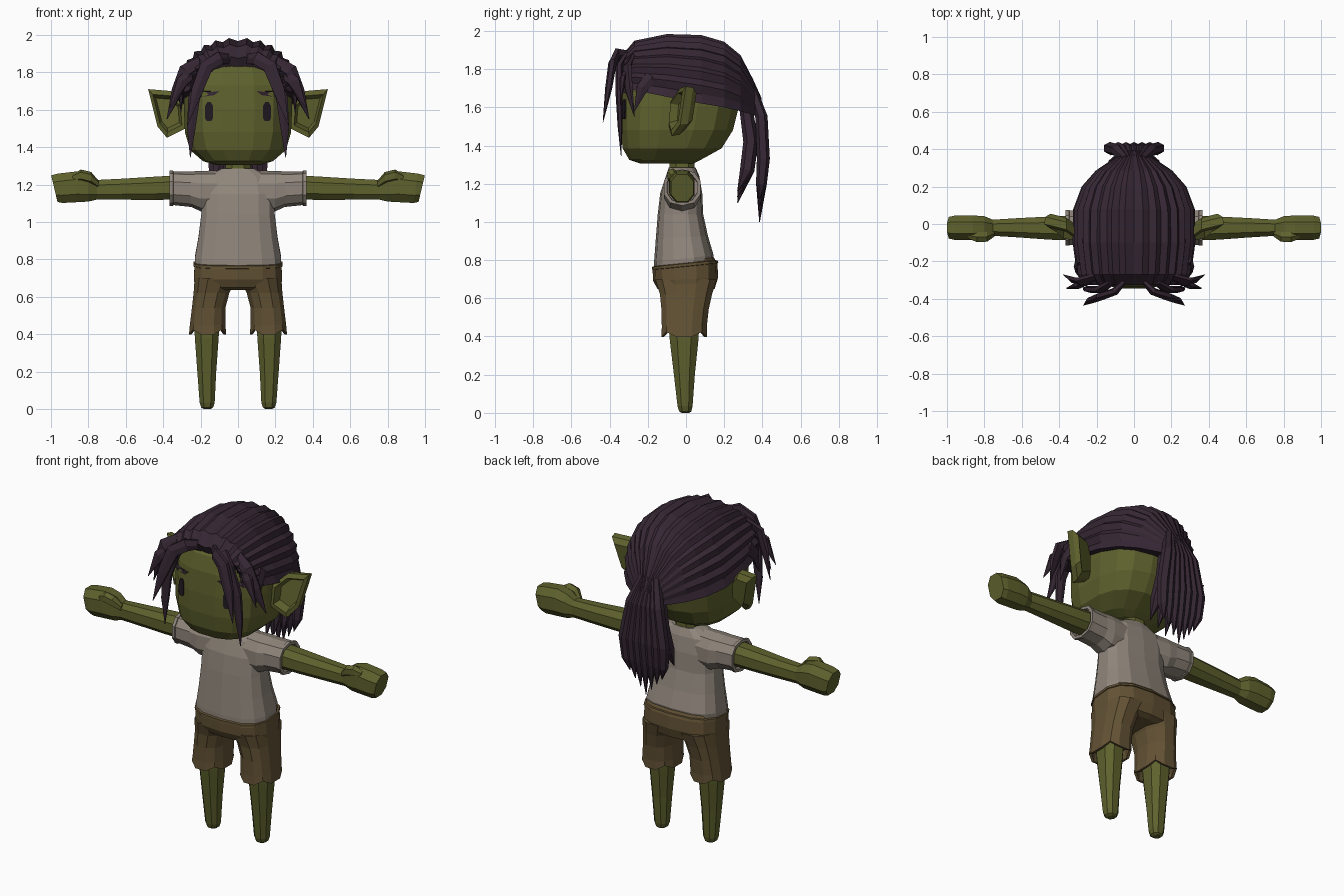
import bpy, bmesh, math
from mathutils import Vector as V
from mathutils.bvhtree import BVHTree


def mat(name, r, g, b):
    m = bpy.data.materials.new(name)
    m.diffuse_color = (r, g, b, 1)
    return m


SKIN = mat("olive skin", 0.112, 0.120, 0.026)
HAIR = mat("dark plum hair", 0.036, 0.020, 0.034)
SHIRT = mat("warm grey cloth", 0.28, 0.24, 0.20)
SHORTS = mat("brown cloth", 0.125, 0.085, 0.035)
EYE = mat("eye black", 0.014, 0.010, 0.014)


def loft(name, rings, material, mirror=False):
    """Skin closed rings of equal length, with capped ends."""
    bm = bmesh.new()
    vs = [[bm.verts.new(p) for p in r] for r in rings]
    n = len(vs[0])
    for a, b in zip(vs, vs[1:]):
        for i in range(n):
            j = (i + 1) % n
            bm.faces.new((a[i], a[j], b[j], b[i]))
    bm.faces.new(vs[0][::-1])
    bm.faces.new(vs[-1])
    bmesh.ops.recalc_face_normals(bm, faces=bm.faces[:])
    me = bpy.data.meshes.new(name)
    bm.to_mesh(me)
    bm.free()
    me.materials.append(material)
    ob = bpy.data.objects.new(name, me)
    bpy.context.collection.objects.link(ob)
    if mirror:
        ob.modifiers.new("mirror", "MIRROR").use_mirror_merge = False
    return ob


def ring(c, a, b, n=12, p=2.0):
    """Superellipse around c spanned by the vectors a and b."""
    out = []
    for i in range(n):
        t = 2 * math.pi * (i + 0.5) / n
        co, si = math.cos(t), math.sin(t)
        out.append(V(c) + V(a) * math.copysign(abs(co) ** (2 / p), co)
                   + V(b) * math.copysign(abs(si) ** (2 / p), si))
    return out


def level(z, rx, y0, y1, n=12, p=2.5, x=0, tilt=0):
    """Horizontal ring between the depths y0 and y1."""
    r = ring((x, (y0 + y1) / 2, z), (rx, 0, 0), (0, (y1 - y0) / 2, 0), n, p)
    return [V((q.x, q.y, q.z + tilt * q.y)) for q in r]


def across(x, y, z, ry, rz, n=8, p=2.4, lean=0):
    """Ring facing along x, for arms and sleeves."""
    return ring((x, y, z), (0, ry, 0), (lean, 0, rz), n, p)


def strand(name, pts, widths, thick, normal=(0, 1, 0), mirror=False):
    """Pointed lock of hair along a path."""
    pts = [V(p) for p in pts]
    rings = []
    for i, p in enumerate(pts):
        t = (pts[min(i + 1, len(pts) - 1)] - pts[max(i - 1, 0)]).normalized()
        s = t.cross(V(normal)).normalized()
        k = widths[i] / max(widths)
        rings.append(ring(p, s * widths[i], s.cross(t) * thick * k, 6))
    return loft(name, rings, HAIR, mirror)


# Head and neck
head = loft("head", [level(z, x, a, b, 16, 2.7) for z, x, a, b in [
    (1.305, .12, -.24, .04), (1.325, .19, -.30, .08), (1.385, .26, -.335, .19),
    (1.48, .288, -.348, .25), (1.60, .293, -.35, .28), (1.73, .29, -.34, .28),
    (1.82, .26, -.315, .23), (1.89, .16, -.24, .15)]], SKIN)
loft("neck", [level(z, .07, -.09, .05, 8) for z in (1.22, 1.36)], SKIN)

# Eyes and brows: thin plates laid on the face
tree = BVHTree.FromPolygons([v.co for v in head.data.vertices],
                            [p.vertices for p in head.data.polygons])


def plate(name, outline, material):
    hits = [tree.ray_cast(V((x, -1, z)), V((0, 1, 0)))[0] for x, z in outline]
    loft(name, [[h + V((0, d, 0)) for h in hits] for d in (-.007, .002)],
         material, True)


plate("eye", [(.155 + x, 1.59 + z) for x, z in [
    (-.021, -.035), (-.012, -.05), (.012, -.05), (.021, -.035),
    (.021, .03), (.010, .05), (-.010, .05), (-.021, .03)]], EYE)
plate("brow", [(.10, 1.70), (.125, 1.678), (.20, 1.668), (.215, 1.685),
               (.20, 1.705), (.14, 1.695)], HAIR)

# Ears: outline with a sunken inside
rim = [V(p) for p in [(.48, 0, 1.71), (.36, -.03, 1.70), (.29, -.08, 1.63),
                      (.28, -.09, 1.50), (.38, -.075, 1.45), (.43, -.03, 1.51)]]
mid = sum(rim, V()) / 6


def ear_ring(s, dy):
    return [mid + (p - mid) * s + V((0, dy, 0)) for p in rim]


loft("ear", [ear_ring(.7, .07), ear_ring(.95, .04), ear_ring(1, 0),
             ear_ring(.78, -.008), ear_ring(.62, .03)], SKIN, True)

# Hair cap: grooved arches from the hairline back to the tie
cap = []
for y, w, top, bot in [(-.275, .22, 1.79, 1.70), (-.325, .265, 1.885, 1.70),
                       (-.27, .305, 1.95, 1.69), (-.10, .328, 1.985, 1.655),
                       (.08, .325, 1.98, 1.62), (.20, .28, 1.945, 1.60),
                       (.285, .205, 1.875, 1.58), (.35, .11, 1.75, 1.56),
                       (.395, .05, 1.65, 1.55)]:
    arch = []
    for i in range(31):
        t = math.pi * i / 30
        k = .945 if i % 2 else 1
        co = math.cos(t)
        arch.append(V((k * w * math.copysign(abs(co) ** .85, co), y,
                       bot + k * (top - bot) * math.sin(t) ** .85)))
    cap.append(arch)
loft("hair_cap", cap, HAIR)

# Front locks
strand("front_lock", [(.05, -.30, 1.87), (.10, -.36, 1.875), (.17, -.385, 1.83),
                      (.22, -.405, 1.70), (.27, -.435, 1.52)],
       [.03, .04, .042, .035, .002], .022, mirror=True)
strand("long_lock", [(.12, -.31, 1.87), (.18, -.35, 1.81), (.235, -.35, 1.66),
                     (.25, -.345, 1.5), (.255, -.34, 1.345)],
       [.03, .04, .036, .026, .002], .02, mirror=True)
strand("outer_lock", [(.2, -.28, 1.86), (.28, -.31, 1.81), (.325, -.30, 1.70),
                      (.38, -.27, 1.55)], [.03, .042, .035, .002], .02,
       (.5, -1, 0), True)
strand("short_lock", [(.22, -.29, 1.82), (.30, -.33, 1.75), (.365, -.345, 1.61)],
       [.03, .035, .002], .018, mirror=True)
strand("side_lock", [(.29, -.18, 1.76), (.305, -.23, 1.70), (.305, -.27, 1.58)],
       [.04, .035, .002], .02, (1, 0, 0), True)

# Ponytail: an outer fan and an inner fan of locks
for i in range(-3, 4):
    strand("ponytail_outer", [
        (i * .014, .345, 1.70), (i * .03, .395, 1.55), (i * .043, .405, 1.33),
        (i * .041, .395, 1.2), (i * .036, .385, 1.0 + .04 * abs(i))],
        [.025, .034, .036, .03, .002], .034)
for i in range(-2, 3):
    strand("ponytail_inner", [
        (i * .02, .31, 1.62), (i * .04, .34, 1.42), (i * .053, .32, 1.27),
        (i * .055, .27, 1.10 + .03 * abs(i))], [.03, .036, .034, .002], .04)

# Shirt body and sleeves
loft("shirt_body", [level(z, x, a, b, 14, 2.8, tilt=t) for z, x, a, b, t in [
    (.84, .20, -.13, .10, .1), (.785, .22, -.155, .13, .1),
    (.785, .235, -.167, .14, .1), (.81, .235, -.167, .145, .1),
    (.92, .215, -.158, .115, .05), (1.04, .20, -.148, .09, 0),
    (1.15, .20, -.135, .085, 0), (1.24, .18, -.105, .07, 0),
    (1.285, .09, -.09, .05, 0)]], SHIRT)
loft("sleeve", [across(x, -.02, z, ry, rz, 10) for x, z, ry, rz in [
    (.08, 1.165, .09, .11), (.20, 1.165, .10, .108), (.25, 1.175, .095, .095),
    (.345, 1.18, .095, .09), (.347, 1.18, .10, .095), (.365, 1.18, .10, .095),
    (.365, 1.18, .082, .078), (.34, 1.18, .08, .076)]], SHIRT, True)

# Arms, fists and thumbs
loft("arm", [across(x, y, z, ry, rz, 8, 2.4, lean) for x, y, z, ry, rz, lean in [
    (.30, -.022, 1.185, .072, .070, 0), (.45, -.022, 1.18, .066, .066, 0),
    (.62, -.02, 1.175, .055, .060, 0), (.755, -.02, 1.172, .046, .056, 0),
    (.80, -.02, 1.182, .066, .078, 0), (.86, -.02, 1.188, .070, .088, 0),
    (.95, -.02, 1.18, .070, .084, .012), (.982, -.02, 1.178, .062, .076, .018)]],
    SKIN, True)
loft("thumb", [across(x, y, z, ry, rz, 6) for x, y, z, ry, rz in [
    (.745, -.05, 1.20, .018, .02), (.785, -.068, 1.235, .03, .032),
    (.84, -.07, 1.248, .03, .032), (.885, -.06, 1.235, .02, .02)]], SKIN, True)

# Shorts: seat, waistband and ragged legs
loft("shorts_seat", [level(z, x, a, b, 14, 2.8, tilt=t) for z, x, a, b, t in [
    (.80, .225, -.16, .145, .1), (.765, .237, -.175, .165, .1),
    (.70, .24, -.172, .168, .05), (.65, .235, -.15, .15, 0),
    (.635, .17, -.12, .12, 0)]], SHORTS)
loft("waistband", [level(z, x, a, b, 14, 2.8, tilt=.1) for z, x, a, b in [
    (.765, .235, -.17, .155), (.768, .241, -.178, .17),
    (.782, .241, -.178, .165), (.785, .232, -.165, .15)]], SHORTS)
legs = [level(z, rx, a, b, 12, 2.5, x) for z, rx, a, b, x in [
    (.70, .115, -.165, .165, .120), (.62, .098, -.14, .14, .142),
    (.54, .092, -.132, .122, .157), (.45, .098, -.13, .112, .162),
    (.41, .102, -.132, .112, .163), (.41, .088, -.118, .098, .163),
    (.45, .08, -.105, .085, .163)]]
for r in legs[4:6]:
    for i, p in enumerate(r):
        p.z += .014 if i % 3 == 1 else -.012
loft("shorts_leg", legs, SHORTS, True)

# Bare legs
loft("leg", [level(z, rx, a, b, 8, 2.4, x) for z, rx, a, b, x in [
    (.46, .072, -.095, .075, .167), (.38, .068, -.09, .07, .167),
    (.20, .054, -.067, .05, .167), (.035, .043, -.047, .037, .165),
    (.008, .034, -.038, .03, .165), (0, .02, -.025, .018, .165)]], SKIN, True)
